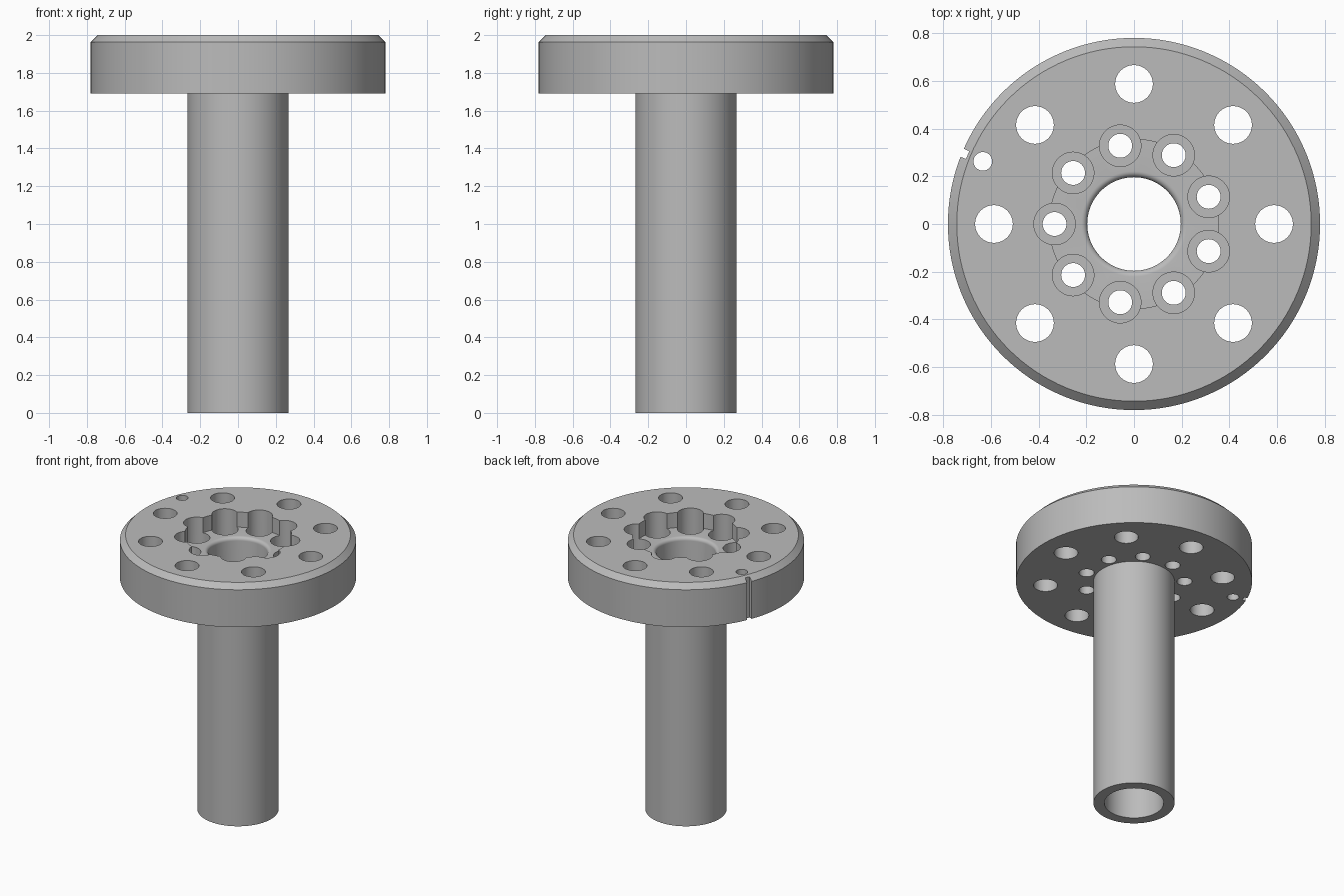
import bpy, bmesh
from math import radians, pi, cos, sin
from mathutils import Matrix

cube = bpy.data.objects.get("Cube")
if cube:
    bpy.data.objects.remove(cube, do_unlink=True)

steel = bpy.data.materials.new("steel grey")
steel.use_nodes = True
GREY = (0.5, 0.5, 0.5, 1)
steel.diffuse_color = GREY
steel.node_tree.nodes["Principled BSDF"].inputs["Base Color"].default_value = GREY

TOP, FLANGE_BOTTOM, RECESS = 2.0, 1.69, 1.89
OUTER, BORE, FILLET = 0.78, 0.196, 0.025


def make_object(name, bm):
    bmesh.ops.recalc_face_normals(bm, faces=bm.faces)
    mesh = bpy.data.meshes.new(name)
    bm.to_mesh(mesh)
    bm.free()
    mesh.materials.append(steel)
    obj = bpy.data.objects.new(name, mesh)
    bpy.context.collection.objects.link(obj)
    return obj


def lathe(name, profile, steps=128):
    """Turn a closed (radius, height) profile around the z axis."""
    bm = bmesh.new()
    rings = [[bm.verts.new((r * cos(2 * pi * i / steps), r * sin(2 * pi * i / steps), z))
              for r, z in profile] for i in range(steps)]
    for i in range(steps):
        a, b = rings[i], rings[(i + 1) % steps]
        for j in range(len(profile)):
            k = (j + 1) % len(profile)
            bm.faces.new((a[j], b[j], b[k], a[k]))
    return make_object(name, bm)


def add_drill(bm, distance, angle, radius, bottom, top=2.1):
    a = radians(angle)
    place = Matrix.Translation((distance * cos(a), distance * sin(a), (bottom + top) / 2))
    bmesh.ops.create_cone(bm, cap_ends=True, segments=48, radius1=radius,
                          radius2=radius, depth=top - bottom, matrix=place)


def cut(target, name, bm):
    cutter = make_object(name, bm)
    cutter.hide_render = True
    mod = target.modifiers.new(name, "BOOLEAN")
    mod.operation, mod.solver, mod.object = "DIFFERENCE", "EXACT", cutter
    bpy.context.view_layer.objects.active = target
    bpy.ops.object.modifier_apply(modifier=mod.name)
    bpy.data.objects.remove(cutter, do_unlink=True)


# Hollow shaft, chamfered flange, central recess and rounded bore lip
lip = [(BORE + FILLET * (1 - sin(t * pi / 12)), RECESS - FILLET * (1 - cos(t * pi / 12)))
       for t in range(7)]
flange = lathe("flanged_shaft", [
    (BORE, 0), (0.268, 0), (0.268, FLANGE_BOTTOM), (OUTER, FLANGE_BOTTOM),
    (OUTER, TOP - 0.037), (OUTER - 0.037, TOP), (0.355, TOP), (0.355, RECESS)] + lip)

# Bolt counterbores around the recess
bores = bmesh.new()
for i in range(9):
    add_drill(bores, 0.333, 180 + 40 * i, 0.087, 1.80)
cut(flange, "counterbores", bores)

# Through holes, locating pin hole and edge notch
holes = bmesh.new()
for i in range(9):
    add_drill(holes, 0.333, 180 + 40 * i, 0.05, 1.6)
for i in range(8):
    add_drill(holes, 0.587, 45 * i, 0.079, 1.6)
add_drill(holes, 0.686, 157.5, 0.039, 1.6)
notch = (Matrix.Rotation(radians(157.5), 4, "Z") @ Matrix.Translation((0.8, 0, 1.85))
         @ Matrix.Diagonal((0.09, 0.036, 0.5, 1)))
bmesh.ops.create_cube(holes, size=1, matrix=notch)
cut(flange, "through_holes", holes)

# Smooth round walls, crisp edges
bpy.ops.object.select_all(action="DESELECT")
flange.select_set(True)
bpy.context.view_layer.objects.active = flange
bpy.ops.object.shade_smooth_by_angle(angle=radians(25))
